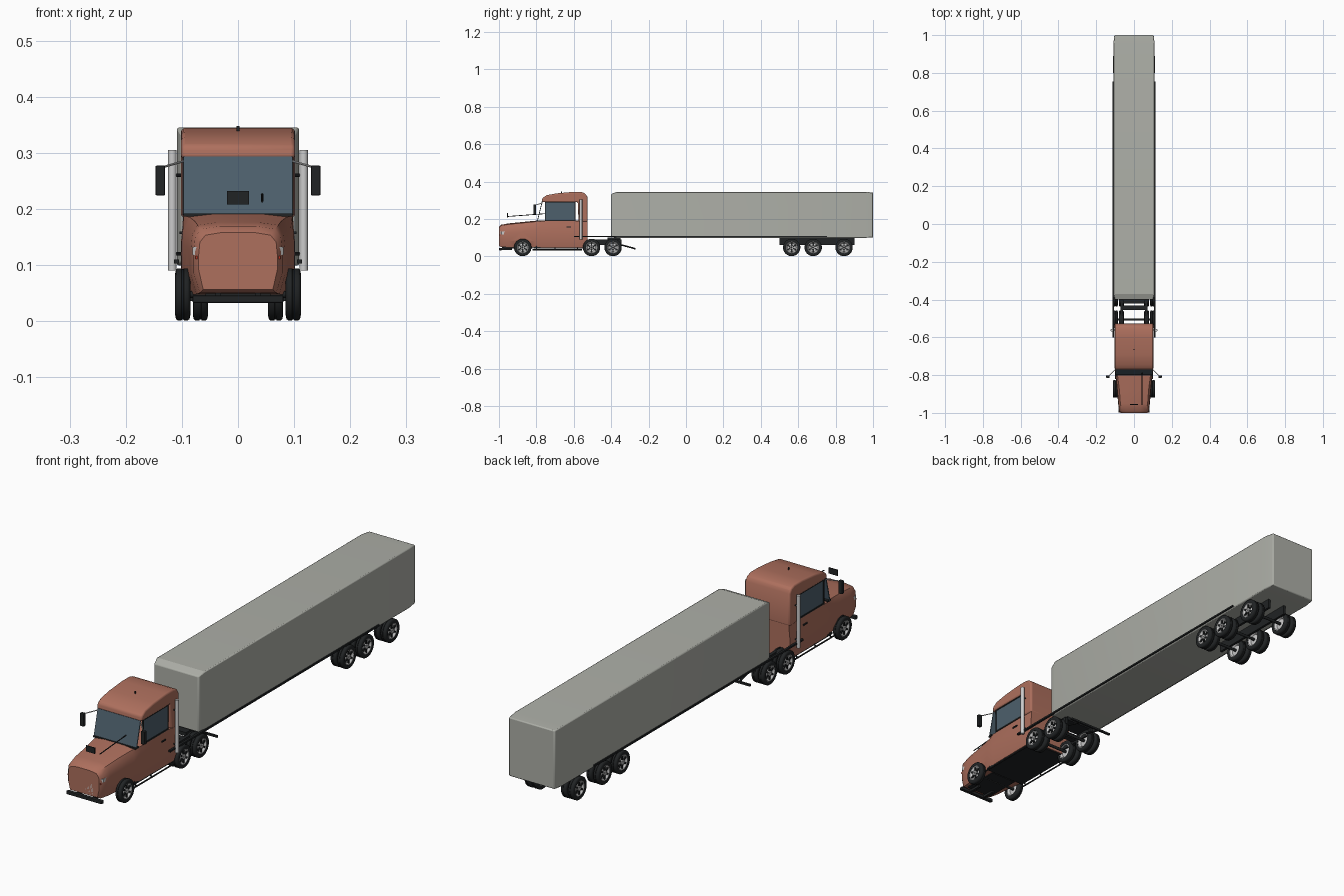
import bpy, bmesh, math
from mathutils import Vector

if "Cube" in bpy.data.objects:
    bpy.data.objects.remove(bpy.data.objects["Cube"])


def mat(name, r, g, b):
    m = bpy.data.materials.new(name)
    m.diffuse_color = (r, g, b, 1)
    m.use_nodes = True
    m.node_tree.nodes["Principled BSDF"].inputs["Base Color"].default_value = m.diffuse_color
    return m


RED = mat("cab_paint", 0.42, 0.16, 0.11)
BLACK = mat("rubber_black", 0.015, 0.017, 0.018)
GLASS = mat("window_glass", 0.075, 0.115, 0.15)
CHROME = mat("chrome", 0.62, 0.63, 0.64)
GREY = mat("trailer_grey", 0.42, 0.43, 0.39)
LAMP = mat("indicator_red", 0.5, 0.04, 0.02)


def finish(name, bm, m, bevel=0, segs=2, smooth=30):
    bmesh.ops.recalc_face_normals(bm, faces=bm.faces)
    me = bpy.data.meshes.new(name)
    bm.to_mesh(me)
    bm.free()
    ob = bpy.data.objects.new(name, me)
    bpy.context.collection.objects.link(ob)
    me.materials.append(m)
    if bevel:
        b = ob.modifiers.new("bevel", "BEVEL")
        b.width, b.segments, b.limit_method = bevel, segs, "ANGLE"
        b.angle_limit = math.radians(35)
    if smooth:
        bpy.ops.object.select_all(action="DESELECT")
        ob.select_set(True)
        bpy.context.view_layer.objects.active = ob
        bpy.ops.object.shade_smooth_by_angle(angle=math.radians(smooth))
    return ob


def box(name, x, y, z, m, bevel=0):
    """Box from (min, max) ranges."""
    bm = bmesh.new()
    bmesh.ops.create_cube(bm, size=1)
    for v in bm.verts:
        v.co = [(a + b) / 2 + c * (b - a) for (a, b), c in zip((x, y, z), v.co)]
    return finish(name, bm, m, bevel, smooth=0)


def rod(name, p, q, r, m, sides=12):
    p, q = Vector(p), Vector(q)
    bm = bmesh.new()
    bmesh.ops.create_cone(bm, cap_ends=True, segments=sides, radius1=r, radius2=r, depth=(q - p).length)
    rot = (q - p).to_track_quat("Z", "Y")
    for v in bm.verts:
        v.co = rot @ v.co + (p + q) / 2
    return finish(name, bm, m, smooth=40)


def loft(name, rings, m, **kw):
    bm = bmesh.new()
    rows = [[bm.verts.new(c) for c in ring] for ring in rings]
    n = len(rows[0])
    for a, b in zip(rows, rows[1:]):
        for i in range(n):
            bm.faces.new((a[i], a[(i + 1) % n], b[(i + 1) % n], b[i]))
    bm.faces.new(rows[0])
    bm.faces.new(rows[-1])
    return finish(name, bm, m, **kw)


def lathe(bm, profile, segs=32):
    """Closed (x, radius) profile turned about the x axis."""
    rows = [[bm.verts.new((x, r * math.cos(t), r * math.sin(t))) for x, r in profile]
            for t in (2 * math.pi * k / segs for k in range(segs))]
    n = len(profile)
    for k in range(segs):
        a, b = rows[k], rows[(k + 1) % segs]
        for i in range(n):
            bm.faces.new((a[i], a[(i + 1) % n], b[(i + 1) % n], b[i]))


# Trailer: long box with tapered nose and tail
def trailer_ring(y, dx, d):
    w, lo, hi = 0.109 - dx, 0.099 + d * 0.5, 0.345 - d
    return [(-w, y, lo), (w, y, lo), (w, y, hi), (-w, y, hi)]


loft("trailer_body", [trailer_ring(-0.4, 0.008, 0.012), trailer_ring(-0.37, 0, 0),
                      trailer_ring(0.955, 0, 0), trailer_ring(1, 0.005, 0.004)],
     GREY, bevel=0.004, smooth=15)


# Hood and lower cab: mirrored half-sections lofted along y
def hood_ring(y, bottom, side, top, zb, zt):
    half = [(bottom, zb), (side, zb + 0.035), (side, zb + (zt - zb) * 0.62),
            (side * 0.97, zb + (zt - zb) * 0.83), (top, zt - 0.005), (top * 0.5, zt)]
    return [(x, y, z) for x, z in half] + [(-x, y, z) for x, z in reversed(half)]


lower = loft("hood_and_lower_cab", [
    hood_ring(-1.0, 0.062, 0.070, 0.058, 0.056, 0.158),
    hood_ring(-0.988, 0.068, 0.079, 0.066, 0.050, 0.169),
    hood_ring(-0.95, 0.074, 0.084, 0.072, 0.048, 0.176),
    hood_ring(-0.88, 0.080, 0.090, 0.077, 0.047, 0.183),
    hood_ring(-0.81, 0.088, 0.097, 0.086, 0.047, 0.190),
    hood_ring(-0.77, 0.094, 0.101, 0.097, 0.047, 0.193),
    hood_ring(-0.527, 0.096, 0.102, 0.098, 0.047, 0.193)], RED, smooth=40)

# Wheel arch cutters
for s in (-1, 1):
    cut = rod("arch_cutter", (s * 0.06, -0.873, 0.048), (s * 0.2, -0.873, 0.048), 0.056, BLACK, 40)
    cut.hide_render = True
    cut.hide_viewport = True
    b = lower.modifiers.new("arch", "BOOLEAN")
    b.operation, b.object, b.solver = "DIFFERENCE", cut, "EXACT"

# Sleeper back and roof: one side profile, rounded
profile = [(-0.772, 0.290), (-0.768, 0.312), (-0.745, 0.327), (-0.69, 0.337), (-0.61, 0.344),
           (-0.56, 0.344), (-0.538, 0.336), (-0.527, 0.318), (-0.526, 0.185), (-0.575, 0.185), (-0.578, 0.290)]
loft("roof_and_sleeper", [[(x * (1 - max(0, z - 0.3) * 0.12), y, z) for y, z in profile]
                          for x in (-0.102, 0.102)], RED, bevel=0.007, segs=3, smooth=35)
rod("roof_button", (0, -0.665, 0.338), (0, -0.665, 0.348), 0.003, BLACK)

# Windshield with dark sill
loft("windshield", [[(x, -0.797, 0.188), (x, -0.771, 0.293), (x, -0.767, 0.293), (x, -0.793, 0.188)]
                    for x in (-0.097, 0.097)], GLASS, smooth=0)
box("windshield_sill", (-0.097, 0.097), (-0.801, -0.78), (0.186, 0.192), BLACK)

# Grille, headlights, indicators, bumper bar
box("grille", (-0.042, 0.042), (-1.0, -0.98), (0.058, 0.133), CHROME)
box("bumper_bar", (-0.081, 0.081), (-0.999, -0.984), (0.032, 0.046), BLACK, 0.003)
for s in (-1, 1):
    box("bumper_bracket", sorted((s * 0.03, s * 0.04)), (-0.985, -0.93), (0.034, 0.055), BLACK)
    loft("headlight", [[(s * x, y, z) for y, z in ((yf, 0.118), (yf, 0.132), (-0.965, 0.132), (-0.965, 0.118))]
                       for x, yf in ((0.042, -1.0), (0.068, -0.999), (0.081, -0.987))], CHROME, smooth=0)
    box("indicator", sorted((s * 0.060, s * 0.076)), (-0.997, -0.975), (0.111, 0.116), LAMP)

# Small panel above the hood and its slim rod
box("hood_panel", (-0.02, 0.02), (-0.957, -0.953), (0.208, 0.232), BLACK)
rod("hood_rod", (0.043, -0.957, 0.213), (0.043, -0.755, 0.228), 0.002, BLACK, 8)

# Paired cab fittings
for s in (-1, 1):
    xs = sorted((s * 0.094, s * 0.097))
    box("side_window", xs, (-0.752, -0.595), (0.193, 0.289), GLASS)
    for y0, y1, z0, z1 in ((-0.755, -0.75, 0.19, 0.291), (-0.597, -0.592, 0.19, 0.291),
                           (-0.755, -0.592, 0.287, 0.291), (-0.755, -0.592, 0.189, 0.195)):
        box("window_frame", sorted((s * 0.093, s * 0.099)), (y0, y1), (z0, z1), BLACK)
    box("door_handle", sorted((s * 0.1, s * 0.104)), (-0.64, -0.615), (0.155, 0.160), BLACK)
    box("side_mirror", sorted((s * 0.130, s * 0.147)), (-0.815, -0.801), (0.224, 0.277), BLACK, 0.002)
    rod("mirror_arm", (s * 0.097, -0.768, 0.285), (s * 0.135, -0.807, 0.274), 0.002, CHROME, 8)
    rod("exhaust_stack", (s * 0.117, -0.562, 0.09), (s * 0.117, -0.562, 0.305), 0.0075, CHROME, 20)
    for z in (0.12, 0.26):
        rod("exhaust_clamp", (s * 0.095, -0.562, z), (s * 0.117, -0.562, z), 0.003, BLACK, 8)
    rod("side_skirt_rod", (s * 0.098, -0.82, 0.035), (s * 0.098, -0.555, 0.035), 0.003, BLACK, 8)
    for y in (-0.8, -0.7, -0.58):
        rod("skirt_hanger", (s * 0.098, y, 0.035), (s * 0.088, y, 0.055), 0.003, BLACK, 8)
    box("trailer_side_rail", sorted((s * 0.105, s * 0.114)), (-0.6, 0.755), (0.103, 0.110), BLACK)
    box("chassis_rail", sorted((s * 0.058, s * 0.072)), (-0.6, -0.345), (0.060, 0.090), BLACK)
    box("trailer_axle_rail", sorted((s * 0.035, s * 0.045)), (0.5, 0.9), (0.060, 0.1), BLACK)

# Chassis cross pieces and underside
box("underside_pan", (-0.058, 0.058), (-0.975, -0.82), (0.043, 0.05), BLACK)
box("floor_pan", (-0.093, 0.093), (-0.815, -0.53), (0.042, 0.05), BLACK)
box("chassis_cross_beam", (-0.072, 0.072), (-0.456, -0.432), (0.068, 0.090), BLACK)
box("coupling_plate", (-0.058, 0.058), (-0.42, -0.35), (0.085, 0.1), BLACK)
box("rear_cross_bar", (-0.1, 0.1), (-0.279, -0.271), (0.036, 0.044), BLACK)
for s in (-1, 1):
    rod("cross_bar_link", (s * 0.05, -0.36, 0.065), (s * 0.05, -0.275, 0.042), 0.004, BLACK, 8)

# Wheel meshes: tyre and dished rim with spokes, shared by all wheels
bm = bmesh.new()
lathe(bm, [(-0.012, 0.031), (-0.0135, 0.037), (-0.012, 0.044), (-0.009, 0.0465), (-0.002, 0.0465), (-0.0015, 0.045),
           (0.0015, 0.045), (0.002, 0.0465), (0.009, 0.0465), (0.012, 0.044), (0.0135, 0.037), (0.012, 0.031)])
tyre = finish("tyre", bm, BLACK, smooth=40)
bm = bmesh.new()
lathe(bm, [(-0.004, 0.003), (0.011, 0.003), (0.011, 0.009), (0.005, 0.011), (0.004, 0.022),
           (0.011, 0.029), (0.011, 0.032), (-0.011, 0.032), (-0.011, 0.028), (-0.002, 0.022)])
rim = finish("rim", bm, CHROME, smooth=30)
bm = bmesh.new()
for k in range(6):
    t = k * math.pi / 3
    new = bmesh.ops.create_cube(bm, size=1)["verts"]
    for v in new:
        x, y, z = 0.006 + v.co.x * 0.006, v.co.y * 0.007, 0.017 + v.co.z * 0.022
        v.co = (x, y * math.cos(t) - z * math.sin(t), y * math.sin(t) + z * math.cos(t))
spokes = finish("wheel_spokes", bm, BLACK, smooth=0)


def wheel(x, y):
    for part in (tyre, rim, spokes):
        ob = bpy.data.objects.new(part.name + "_wheel", part.data)
        ob.location = (x, y, 0.0475)
        ob.rotation_euler.z = 0 if x > 0 else math.pi
        bpy.context.collection.objects.link(ob)


# Single steering wheels in front, dual wheels on the other axles
for y in (-0.873, -0.505, -0.39, 0.565, 0.68, 0.845):
    rod("axle", (-0.1, y, 0.0475), (0.1, y, 0.0475), 0.006, BLACK)
    for s in (-1, 1):
        wheel(s * 0.0985, y)
        if y > -0.8:
            wheel(s * 0.067, y)
for part in (tyre, rim, spokes):
    bpy.data.objects.remove(part)
